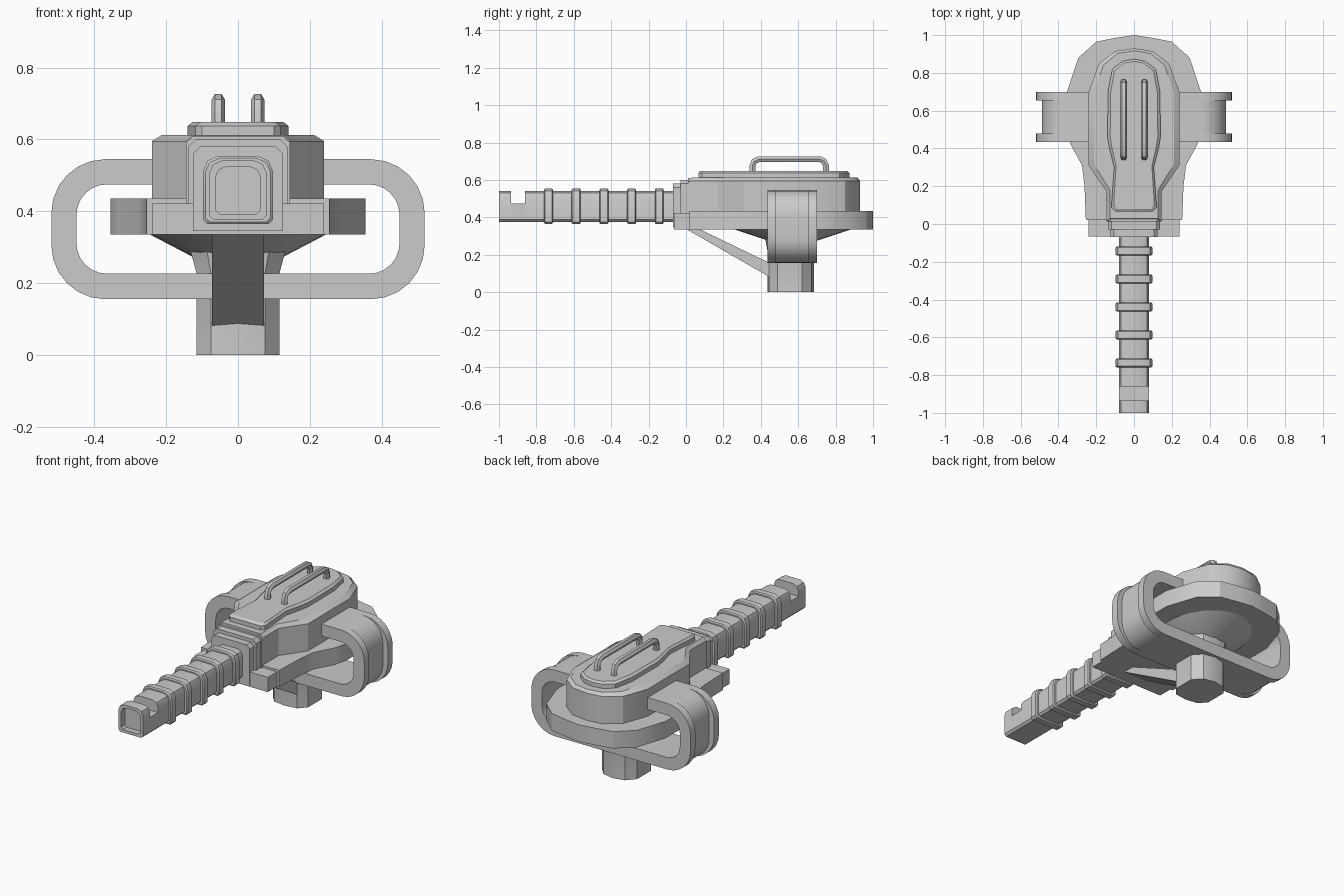
import bpy, bmesh, math

if "Cube" in bpy.data.objects:
    bpy.data.objects.remove(bpy.data.objects["Cube"])


def loft(name, rings, closed=False, bevel=0.0):
    """Skin a series of equal-length 3D rings; cap the ends unless closed."""
    bm = bmesh.new()
    vs = [[bm.verts.new(p) for p in r] for r in rings]
    n, m = len(vs[0]), len(vs)
    for i in range(m if closed else m - 1):
        a, b = vs[i], vs[(i + 1) % m]
        for j in range(n):
            k = (j + 1) % n
            bm.faces.new((a[j], a[k], b[k], b[j]))
    if not closed:
        bm.faces.new(vs[0])
        bm.faces.new(vs[-1])
    bmesh.ops.recalc_face_normals(bm, faces=bm.faces)
    me = bpy.data.meshes.new(name)
    bm.to_mesh(me)
    bm.free()
    ob = bpy.data.objects.new(name, me)
    bpy.context.collection.objects.link(ob)
    if bevel:
        mod = ob.modifiers.new("bevel", 'BEVEL')
        mod.width = bevel
        mod.segments = 2
        mod.limit_method = 'ANGLE'
        mod.angle_limit = math.radians(50)
    return ob


def mirror(half):
    """Complete a half outline (x >= 0) across x = 0."""
    return half + [(-x, y) for x, y in reversed(half) if x > 1e-6]


def flat(pts, z, sx=1, sy=1, cy=0.5):
    return [(x * sx, cy + (y - cy) * sy, z) for x, y in pts]


def upright(pts, y):
    return [(x, y, z) for x, z in pts]


def rounded(hw, z0, z1, r, seg=6):
    """Rounded rectangle in x-z."""
    out = []
    for q, (cx, cz) in enumerate([(hw - r, z1 - r), (r - hw, z1 - r),
                                  (r - hw, z0 + r), (hw - r, z0 + r)]):
        for s in range(seg + 1):
            t = math.pi / 2 * (q + s / seg)
            out.append((cx + r * math.cos(t), cz + r * math.sin(t)))
    return out


# wide base flange
flange = mirror([(0, 1.0), (.1, .985), (.2, .965), (.295, .88), (.355, .70), (.355, .50),
                 (.335, .42), (.275, .31), (.262, .2), (.255, .02)])
loft("base_flange", [flat(flange, .335), flat(flange, .435)])

# upper housing with a softened top edge
body = mirror([(0, .93), (.1, .915), (.185, .85), (.24, .70), (.24, .31), (.145, .17), (.145, .015)])
loft("upper_housing", [flat(body, .38), flat(body, .595), flat(body, .613, .88, .97)])
loft("housing_front_block", [upright(mirror([(.145, .36), (.145, .59), (.125, .61)]), y) for y in (.1, .012)])

# stepped front end, upper collar and lower ledge
for nm, w, z, y in (("neck_step_rear", .138, .6, -.03), ("neck_step_front", .125, .58, -.07)):
    loft(nm, [upright(mirror([(w, .345), (w, z - .02), (w - .02, z)]), yy) for yy in (.05, y)])
ledge = mirror([(.24, .335), (.24, .422)])
loft("front_ledge", [upright(ledge, .04), upright(ledge, -.065)])

# raised top plate
plate = mirror([(0, .873), (.06, .862), (.115, .82), (.138, .70), (.14, .46), (.13, .40),
                (.105, .30), (.118, .12), (.118, .085), (.1, .066)])
loft("top_plate", [flat(plate, .59), flat(plate, .638), flat(plate, .649, .9, .97)])

# two grab handles
for side in (-1, 1):
    cu = bpy.data.curves.new("handle", 'CURVE')
    cu.dimensions = '3D'
    cu.bevel_depth = .0185
    cu.bevel_resolution = 1
    cu.use_fill_caps = True
    path = [(.355, .63), (.355, .675), (.365, .7), (.39, .711),
            (.715, .711), (.738, .7), (.749, .675), (.749, .63)]
    sp = cu.splines.new('POLY')
    sp.points.add(len(path) - 1)
    for p, (y, z) in zip(sp.points, path):
        p.co = (side * .055, y, z, 1)
    ob = bpy.data.objects.new("grab_handle", cu)
    bpy.context.collection.objects.link(ob)
    bpy.context.view_layer.objects.active = ob
    ob.select_set(True)
    bpy.ops.object.convert(target='MESH')
    ob.select_set(False)

# grooved belt looping round both sides
outer = rounded(.52, .155, .545, .15)
groove = rounded(.487, .155, .545, .13)
inner = rounded(.45, .226, .475, .085)
belt = []
for o, g, i in zip(outer, groove, inner):
    belt.append([(p[0], y, p[1]) for p, y in (
        (i, .435), (o, .435), (o, .48), (g, .48), (g, .655), (o, .655), (o, .70), (i, .70))])
loft("side_loops", belt, closed=True)

# dished underside
N = 24
def oval(rx, ry, z):
    return [(rx * math.cos(2 * math.pi * k / N), .57 + ry * math.sin(2 * math.pi * k / N), z) for k in range(N)]
loft("underside_dish", [oval(.25, .32, .34), oval(.245, .31, .335), oval(.13, .13, .275), oval(.1, .1, .26)])

# mounting post
post = mirror([(0, .685), (.07, .67), (.115, .62), (.115, .49), (.075, .445), (0, .435)])
loft("mounting_post", [flat(post, 0), flat(post, .225), flat(post, .29, 1.15, 1.1, .56)])

# slanted strut under the front
strut = [(.0, .338), (.07, .338), (.46, .15), (.46, .073)]
loft("slanted_strut", [[(x, y, z) for y, z in strut] for x in (-.073, .073)])

# barrel with notch and recessed end
def arch(w, z0, z1, c):
    return mirror([(w - .012, z0), (w, z0 + .012), (w, z1 - c), (w - c * .3, z1 - c * .3), (w - c, z1)])
full = arch(.08, .376, .541, .035)
cut = [(x, min(z, .475)) for x, z in full]
hole = arch(.063, .393, .524, .03)
loft("barrel", [upright(s, y) for s, y in (
    (full, -.04), (full, -.86), (cut, -.86), (cut, -.935), (full, -.935),
    (full, -1.0), (hole, -1.0), (hole, -.965))])

# raised barrel bands
band = arch(.097, .364, .554, .042)
small = arch(.091, .37, .548, .04)
for k in range(5):
    y = -.735 + .148 * k
    loft("barrel_band", [upright(s, y + d) for s, d in (
        (small, -.024), (band, -.018), (band, .018), (small, .024))])

# smooth shading with crisp edges
for ob in bpy.context.collection.objects:
    ob.select_set(True)
    bpy.context.view_layer.objects.active = ob
bpy.ops.object.shade_smooth_by_angle(angle=math.radians(30))
